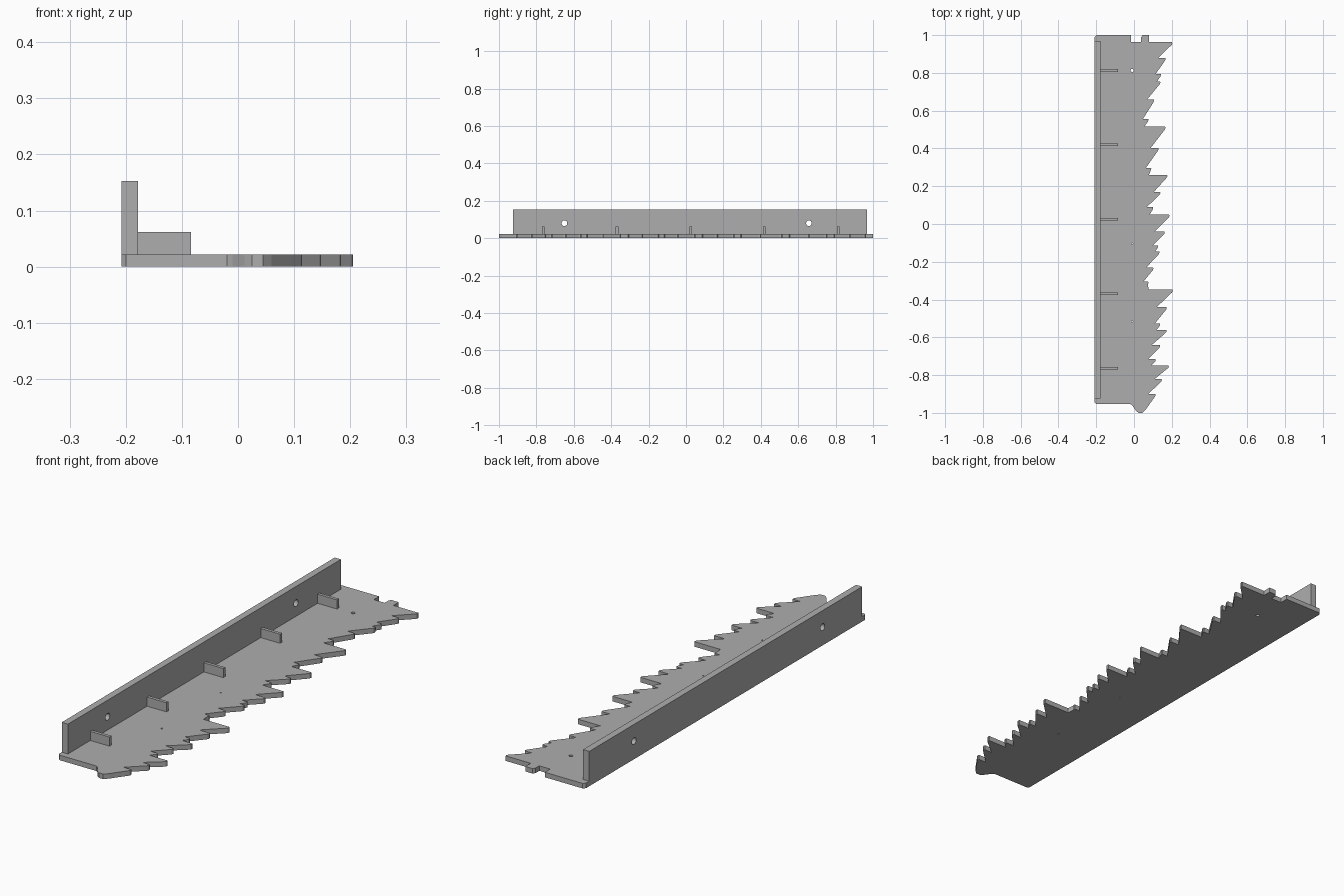
import bpy, bmesh, math

if "Cube" in bpy.data.objects:
    bpy.data.objects.remove(bpy.data.objects["Cube"])

grey = bpy.data.materials.new("plain grey")
grey.diffuse_color = (0.42, 0.42, 0.42, 1)
grey.use_nodes = True
grey.node_tree.nodes["Principled BSDF"].inputs["Base Color"].default_value = grey.diffuse_color


def prism(name, pts, z0, z1):
    """Extrude a plan outline between two heights."""
    bm = bmesh.new()
    face = bm.faces.new([bm.verts.new((x, y, z0)) for x, y in pts])
    ext = bmesh.ops.extrude_face_region(bm, geom=[face])
    for v in ext["geom"]:
        if isinstance(v, bmesh.types.BMVert):
            v.co.z = z1
    bmesh.ops.recalc_face_normals(bm, faces=bm.faces)
    me = bpy.data.meshes.new(name)
    bm.to_mesh(me)
    bm.free()
    ob = bpy.data.objects.new(name, me)
    bpy.context.collection.objects.link(ob)
    me.materials.append(grey)
    return ob


def box(name, x0, x1, y0, y1, z0, z1):
    return prism(name, [(x0, y0), (x1, y0), (x1, y1), (x0, y1)], z0, z1)


def drill(target, loc, radius, along_x=False):
    """Cut a round hole through a part."""
    rot = (0, math.pi / 2, 0) if along_x else (0, 0, 0)
    bpy.ops.mesh.primitive_cylinder_add(vertices=24, radius=radius, depth=0.1,
                                        location=loc, rotation=rot)
    cutter = bpy.context.object
    cutter.name = "hole_cutter"
    mod = target.modifiers.new("hole", 'BOOLEAN')
    mod.operation = 'DIFFERENCE'
    mod.solver = 'EXACT'
    mod.object = cutter
    bpy.context.view_layer.objects.active = target
    bpy.ops.object.modifier_apply(modifier=mod.name)
    bpy.data.objects.remove(cutter, do_unlink=True)


T = 0.022       # base thickness
L = -0.208      # back edge

# Ragged edge: (tooth root x, tooth tip x, y of the tooth's flat side)
teeth = [
    (0.08, 0.203, 0.963), (0.13, 0.168, 0.88), (0.115, 0.143, 0.795),
    (0.122, 0.14, 0.755), (0.07, 0.107, 0.66), (0.048, 0.077, 0.557),
    (0.055, 0.167, 0.515), (0.088, 0.13, 0.402), (0.063, 0.092, 0.297),
    (0.078, 0.177, 0.26), (0.105, 0.14, 0.17), (0.068, 0.102, 0.09),
    (0.083, 0.188, 0.05), (0.11, 0.163, -0.04), (0.10, 0.128, -0.113),
    (0.112, 0.135, -0.145), (0.065, 0.103, -0.23), (0.05, 0.077, -0.305),
    (0.077, 0.205, -0.348), (0.12, 0.173, -0.44), (0.11, 0.138, -0.527),
    (0.12, 0.173, -0.56), (0.095, 0.138, -0.64), (0.075, 0.115, -0.715),
    (0.092, 0.184, -0.748), (0.11, 0.148, -0.82), (0.075, 0.114, -0.90),
]
outline = [(L, -0.945), (L, 0.99), (L + 0.01, 1.0), (-0.015, 1.0),
           (-0.015, 0.963), (0.038, 0.963), (0.038, 0.99), (0.046, 1.0),
           (0.08, 1.0)]
for root, tip, y in teeth:
    outline += [(root, y), (tip - 0.002, y), (tip, y - 0.005),
                (tip - 0.003, y - 0.014)]
outline += [(0.06, -0.985), (0.045, -1.0), (0.025, -1.0), (0.012, -0.99),
            (-0.01, -0.96), (-0.02, -0.953), (L + 0.008, -0.953)]
base = prism("toothed_base", outline, 0, T)
for y, r in ((0.813, 0.008), (-0.105, 0.0035), (-0.515, 0.0035)):
    drill(base, (-0.01, y, T / 2), r)

# Upright back wall with two mounting holes
wall = box("back_wall", L, -0.178, -0.925, 0.968, T, 0.153)
for y in (-0.65, 0.657):
    drill(wall, (-0.193, y, 0.08), 0.015, True)

# Small support ribs along the wall
for i in range(5):
    y = -0.763 + i * 0.394
    box("support_rib", -0.178, -0.084, y - 0.007, y + 0.007, T, 0.062)
